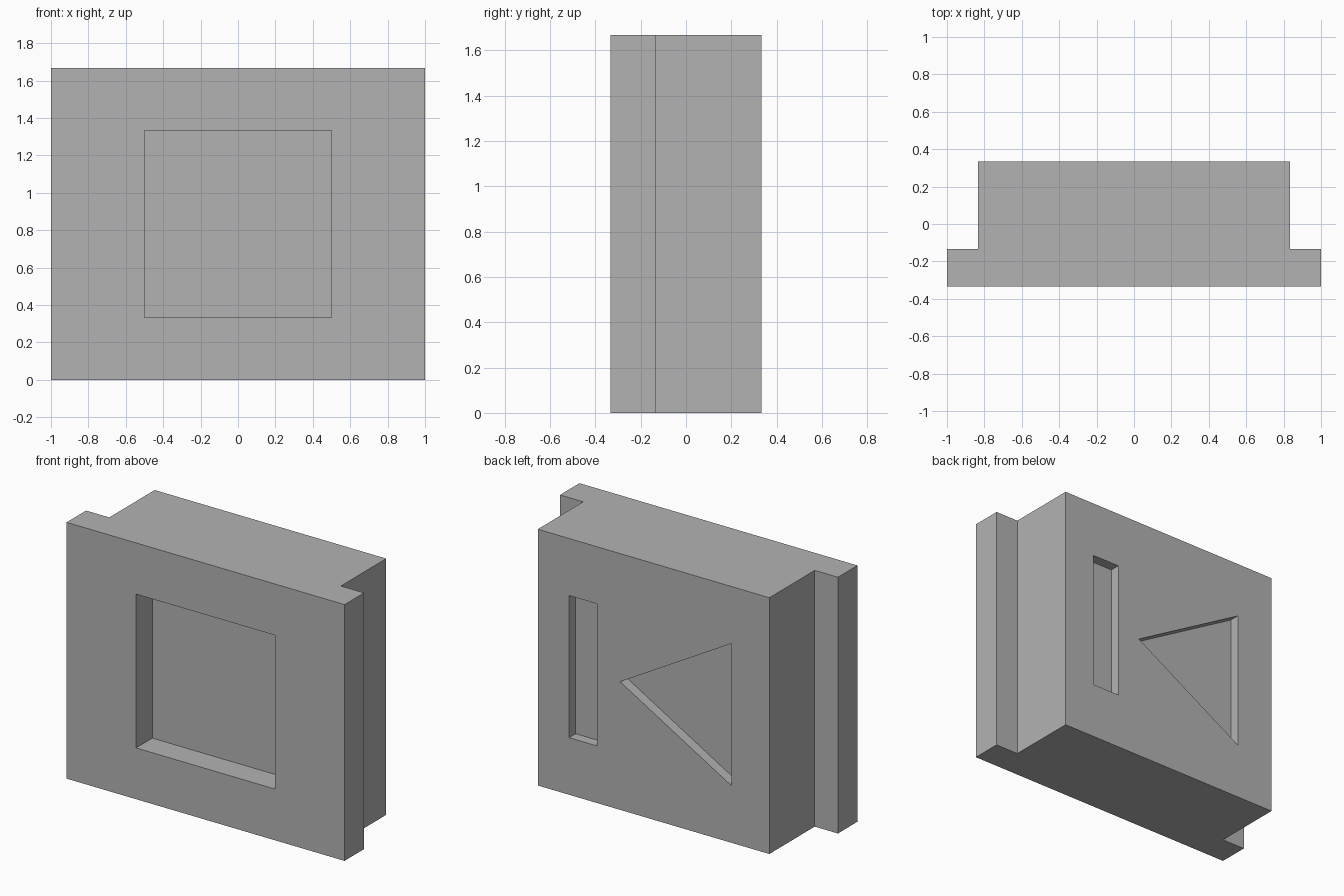
import bpy, bmesh

cube = bpy.data.objects.get("Cube")
if cube:
    bpy.data.objects.remove(cube, do_unlink=True)

grey = bpy.data.materials.new("plain_grey")
grey.use_nodes = True
colour = (0.45, 0.45, 0.45, 1)
grey.diffuse_color = colour
grey.node_tree.nodes["Principled BSDF"].inputs["Base Color"].default_value = colour

H = 5 / 3          # height
MID = H / 2        # middle height
FRONT, BACK = -1 / 3, 1 / 3
STEP = -0.133      # back of the side flanges


def prism(name, outline, direction):
    """Extrude a closed outline along a direction into a solid."""
    bm = bmesh.new()
    face = bm.faces.new([bm.verts.new(p) for p in outline])
    new = bmesh.ops.extrude_face_region(bm, geom=[face])["geom"]
    verts = [v for v in new if isinstance(v, bmesh.types.BMVert)]
    bmesh.ops.translate(bm, verts=verts, vec=direction)
    bmesh.ops.recalc_face_normals(bm, faces=bm.faces[:])
    mesh = bpy.data.meshes.new(name)
    bm.to_mesh(mesh)
    bm.free()
    mesh.materials.append(grey)
    obj = bpy.data.objects.new(name, mesh)
    bpy.context.collection.objects.link(obj)
    return obj


def rectangle(x0, x1, half):
    return [(x0, MID - half), (x1, MID - half), (x1, MID + half), (x0, MID + half)]


# Flanged block: T-shaped plan, mirrored across x
half_plan = [(1, FRONT), (1, STEP), (0.833, STEP), (0.833, BACK)]
plan = half_plan + [(-x, y) for x, y in reversed(half_plan)]
block = prism("flanged_block", [(x, y, 0) for x, y in plan], (0, 0, H))

# Square pocket in front, slot and triangle engraved in the back
triangle = [(0.24, MID), (-0.56, MID + 0.462), (-0.56, MID - 0.462)]
pockets = [
    ("front_pocket_cutter", rectangle(-0.5, 0.5, 0.5), FRONT - 0.1, FRONT + 0.167),
    ("back_slot_cutter", rectangle(0.407, 0.607, 0.462), BACK - 0.067, BACK + 0.1),
    ("back_triangle_cutter", triangle, BACK - 0.067, BACK + 0.1),
]
for name, shape, y0, y1 in pockets:
    cutter = prism(name, [(x, y0, z) for x, z in shape], (0, y1 - y0, 0))
    cutter.hide_render = True
    cutter.hide_set(True)
    cut = block.modifiers.new(name, "BOOLEAN")
    cut.operation = "DIFFERENCE"
    cut.solver = "EXACT"
    cut.object = cutter
